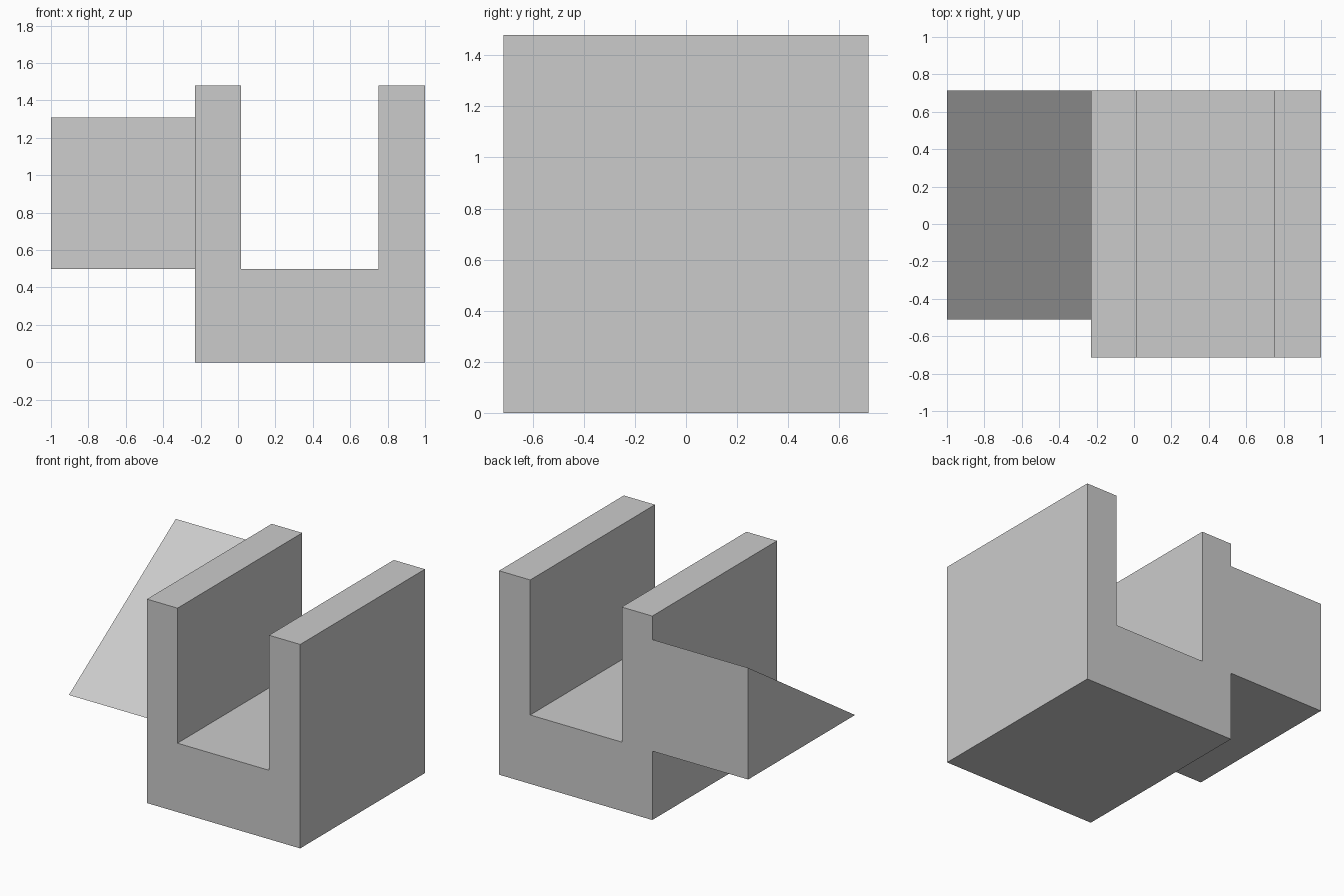
import bpy, bmesh
from mathutils import Vector

if "Cube" in bpy.data.objects:
    bpy.data.objects.remove(bpy.data.objects["Cube"])


def extrude_profile(name, points, direction):
    """Solid prism from a planar profile swept along a direction."""
    bm = bmesh.new()
    face = bm.faces.new([bm.verts.new(p) for p in points])
    result = bmesh.ops.extrude_face_region(bm, geom=[face], use_keep_orig=True)
    moved = [g for g in result["geom"] if isinstance(g, bmesh.types.BMVert)]
    bmesh.ops.translate(bm, verts=moved, vec=Vector(direction))
    bmesh.ops.recalc_face_normals(bm, faces=bm.faces)
    mesh = bpy.data.meshes.new(name)
    bm.to_mesh(mesh)
    bm.free()
    obj = bpy.data.objects.new(name, mesh)
    bpy.context.collection.objects.link(obj)
    return obj


HALF_DEPTH = 0.715
FLOOR = 0.5
TOP = 1.48

# U-shaped channel, profile in x/z swept front to back
channel = [(-0.23, 0), (1, 0), (1, TOP), (0.75, TOP),
           (0.75, FLOOR), (0.015, FLOOR), (0.015, TOP), (-0.23, TOP)]
extrude_profile("channel_block", [(x, -HALF_DEPTH, z) for x, z in channel],
                (0, 2 * HALF_DEPTH, 0))

# Side wedge, triangular profile in y/z swept up to the channel wall
wedge = [(-0.51, FLOOR), (HALF_DEPTH, FLOOR), (HALF_DEPTH, 1.31)]
extrude_profile("side_wedge", [(-1, y, z) for y, z in wedge], (0.77, 0, 0))
